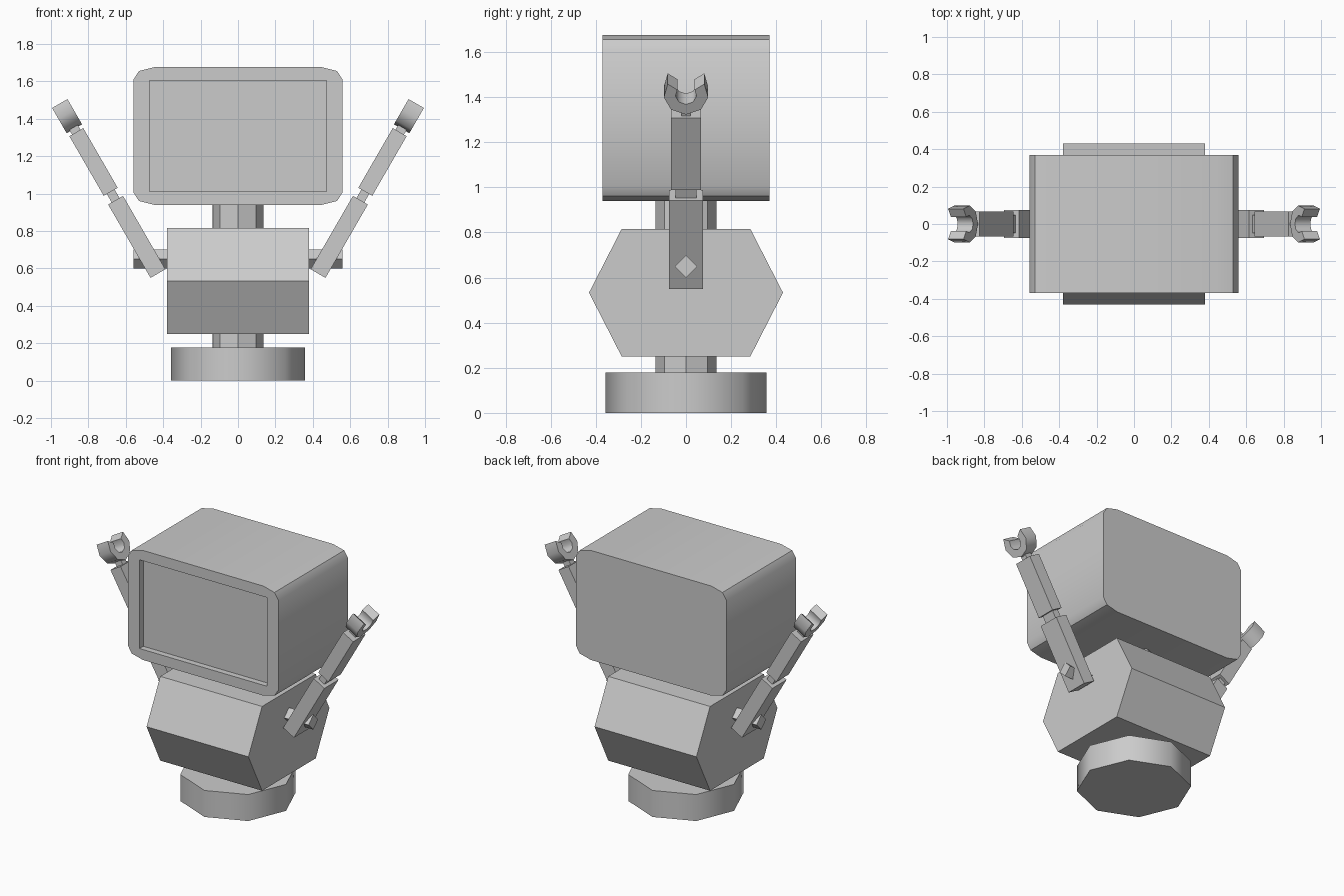
import bpy, bmesh, math
from mathutils import Matrix, Vector

if "Cube" in bpy.data.objects:
    bpy.data.objects.remove(bpy.data.objects["Cube"])


def prism(name, profile, depth, matrix, smooth=None):
    """Extrude a closed 2D profile by depth, centred along local z, then place it."""
    bm = bmesh.new()
    face = bm.faces.new([bm.verts.new((u, v, -depth / 2)) for u, v in profile])
    new = bmesh.ops.extrude_face_region(bm, geom=[face])["geom"]
    top = [g for g in new if isinstance(g, bmesh.types.BMVert)]
    bmesh.ops.translate(bm, verts=top, vec=(0, 0, depth))
    bmesh.ops.recalc_face_normals(bm, faces=bm.faces)
    bm.transform(matrix)
    mesh = bpy.data.meshes.new(name)
    bm.to_mesh(mesh)
    bm.free()
    obj = bpy.data.objects.new(name, mesh)
    bpy.context.collection.objects.link(obj)
    if smooth:
        shade(obj, smooth)
    return obj


def shade(obj, angle):
    bpy.ops.object.select_all(action='DESELECT')
    obj.select_set(True)
    bpy.context.view_layer.objects.active = obj
    bpy.ops.object.shade_smooth_by_angle(angle=math.radians(angle))


def ngon(r, n):
    return [(r * math.cos(2 * math.pi * i / n), r * math.sin(2 * math.pi * i / n)) for i in range(n)]


def rect(w, h):
    return [(-w, -h), (w, -h), (w, h), (-w, h)]


def axes(x, y, z, origin):
    """Matrix whose local axes point along x, y, z."""
    m = Matrix((x, y, z)).transposed().to_4x4()
    m.translation = Vector(origin)
    return m


def mirrored(obj):
    m = obj.modifiers.new("mirror", 'MIRROR')
    pivot = obj.data
    pivot.update()
    return m


X, Y, Z = Vector((1, 0, 0)), Vector((0, 1, 0)), Vector((0, 0, 1))

# base and central post
prism("base", ngon(0.357, 8), 0.178, Matrix.Translation((0, 0, 0.089)), 50)
prism("neck_post", ngon(0.135, 8), 0.84, Matrix.Translation((0, 0, 0.56)))

# hexagonal body lying along x
hexagon = [(-0.285, 0.25), (0.285, 0.25), (0.43, 0.533), (0.285, 0.816), (-0.285, 0.816), (-0.43, 0.533)]
prism("body", hexagon, 0.757, axes(Y, Z, X, (0, 0, 0)))

# head with clipped corners
q = [(0.56, 0.30), (0.53, 0.347), (0.447, 0.368)]
half = q + [(-x, z) for x, z in reversed(q)]
outline = half + [(-x, -z) for x, z in half]
head = prism("head", outline, 0.74, axes(X, Z, -Y, (0, 0, 1.308)))

# sunken screen cut into the front of the head
cutter = prism("screen_cutter", rect(0.473, 0.298), 0.2, axes(X, Z, -Y, (0, -0.43, 1.308)))
cut = head.modifiers.new("screen", 'BOOLEAN')
cut.operation = 'DIFFERENCE'
cut.object = cutter
bpy.context.view_layer.objects.active = head
bpy.ops.object.modifier_apply(modifier="screen")
bpy.data.objects.remove(cutter)
shade(head, 35)

# shoulder axle running through the body
prism("shoulder_axle", ngon(0.05, 4), 1.12, axes(Y, Z, X, (0, 0, 0.65)))

# raised arm: local z runs along the arm, local y across depth
along = Vector((0.5, 0, math.sqrt(0.75)))
side = Y.cross(along)
start = Vector((0.428, 0, 0.5725))


def arm_part(name, w, d, t0, t1):
    m = axes(side, Y, along, start + along * (t0 + t1) / 2)
    mirrored(prism(name, rect(w, d), t1 - t0, m))


arm_part("upper_arm", 0.046, 0.075, 0.0, 0.453)
arm_part("elbow", 0.024, 0.047, 0.44, 0.52)
arm_part("forearm", 0.043, 0.066, 0.505, 0.873)
arm_part("wrist", 0.026, 0.021, 0.86, 0.92)

# open claw: thick arc with radially cut tips
angles = [math.radians(35 - 250 * i / 6) for i in range(7)]
arc = [(0.099 * math.cos(a), 0.099 * math.sin(a)) for a in angles]
arc += [(0.047 * math.cos(a), 0.047 * math.sin(a)) for a in reversed(angles)]
claw = prism("claw", arc, 0.095, axes(Y, along, side, start + along * 0.993), 50)
mirrored(claw)
